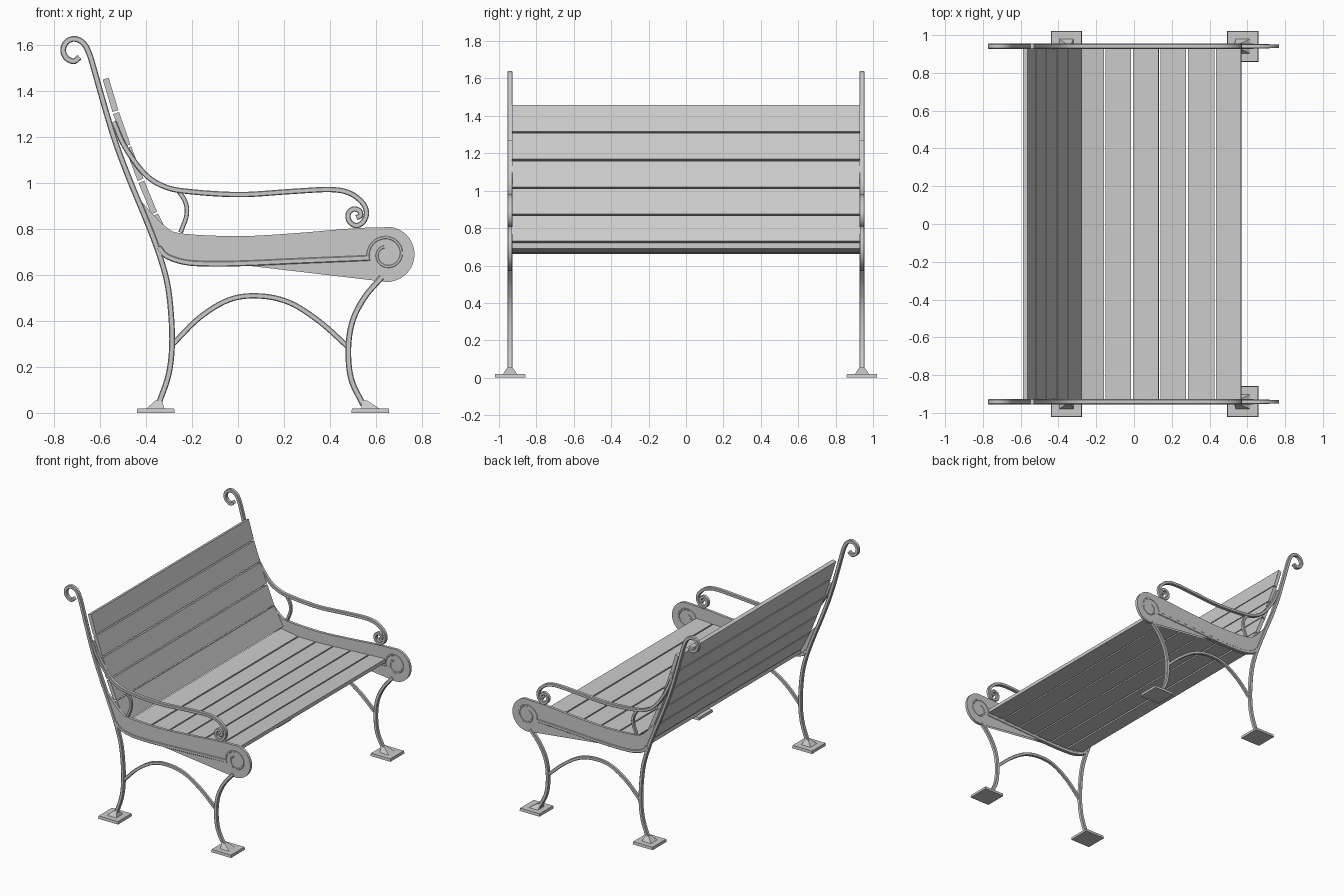
import bpy, bmesh, math
from mathutils import Vector

cube = bpy.data.objects.get("Cube")
if cube:
    bpy.data.objects.remove(cube, do_unlink=True)

grey = bpy.data.materials.new("light grey")
grey.use_nodes = True
COLOUR = (0.6, 0.6, 0.6, 1)
grey.diffuse_color = COLOUR
grey.node_tree.nodes["Principled BSDF"].inputs["Base Color"].default_value = COLOUR

SIDE = 0.941  # distance of each end frame from the middle


def finish(name, bm):
    bmesh.ops.recalc_face_normals(bm, faces=bm.faces)
    mesh = bpy.data.meshes.new(name)
    bm.to_mesh(mesh)
    bm.free()
    obj = bpy.data.objects.new(name, mesh)
    bpy.context.collection.objects.link(obj)
    mesh.materials.append(grey)
    bpy.ops.object.select_all(action='DESELECT')
    obj.select_set(True)
    bpy.context.view_layer.objects.active = obj
    bpy.ops.object.shade_smooth_by_angle(angle=math.radians(32))
    return obj


def smooth_path(points, steps=6):
    """Catmull-Rom curve through the points."""
    p = [Vector(q) for q in points]
    p = [2 * p[0] - p[1]] + p + [2 * p[-1] - p[-2]]
    out = []
    for a, b, c, d in zip(p, p[1:], p[2:], p[3:]):
        for i in range(steps):
            t = i / steps
            out.append(0.5 * (2 * b + (c - a) * t + (2 * a - 5 * b + 4 * c - d) * t * t
                              + (3 * b - a - 3 * c + d) * t ** 3))
    return out + [p[-2]]


def bar(name, points, y, width=0.023, depth=0.027, steps=6):
    """Flat iron bar with chamfered edges, bent along an x-z path."""
    path = smooth_path(points, steps)
    w, d = width / 2, depth / 2
    c = min(w, d) * 0.3
    section = [(w, d - c), (w - c, d), (c - w, d), (-w, d - c),
               (-w, c - d), (c - w, -d), (w - c, -d), (w, c - d)]
    bm = bmesh.new()
    rings = []
    for i, q in enumerate(path):
        t = (path[min(i + 1, len(path) - 1)] - path[max(i - 1, 0)]).normalized()
        n = Vector((-t.y, t.x))
        rings.append([bm.verts.new((q.x + n.x * s, y + v, q.y + n.y * s)) for s, v in section])
    for r, s in zip(rings, rings[1:]):
        for i in range(8):
            j = (i + 1) % 8
            bm.faces.new((r[i], r[j], s[j], s[i]))
    bm.faces.new(rings[0])
    bm.faces.new(rings[-1])
    return finish(name, bm)


def prism(name, outline, y0, y1):
    """Outline in x-z, extruded along y."""
    bm = bmesh.new()
    face = bm.faces.new([bm.verts.new((p[0], y0, p[1])) for p in outline])
    ext = bmesh.ops.extrude_face_region(bm, geom=[face])
    bmesh.ops.translate(bm, vec=(0, y1 - y0, 0),
                        verts=[v for v in ext["geom"] if isinstance(v, bmesh.types.BMVert)])
    return finish(name, bm)


def block(name, centre, z0, z1, bottom, top, top_shift=0.0):
    """Square block, tapered from the bottom size to the top size."""
    bm = bmesh.new()
    bmesh.ops.create_cube(bm, size=1)
    for v in bm.verts:
        high = v.co.z > 0
        s = top if high else bottom
        v.co = (centre[0] + v.co.x * s + (top_shift if high else 0),
                centre[1] + v.co.y * s, z1 if high else z0)
    return finish(name, bm)


# Paths of the end frame, as (x, z)
post = [(-.69, 1.548), (-.715, 1.53), (-.748, 1.546), (-.761, 1.58), (-.746, 1.614),
        (-.711, 1.628), (-.672, 1.608), (-.646, 1.559), (-.62, 1.472), (-.593, 1.376),
        (-.537, 1.189), (-.472, 1.015), (-.40, .841), (-.35, .711), (-.311, .58),
        (-.293, .45), (-.287, .298), (-.302, .167), (-.345, .04)]
arm = [(-.541, 1.267), (-.493, 1.159), (-.407, 1.041), (-.32, .985), (-.211, .963),
       (.007, .95), (.224, .963), (.398, .972), (.485, .957), (.541, .915), (.559, .872),
       (.546, .833), (.515, .815), (.485, .833), (.48, .867), (.502, .887), (.528, .88),
       (.533, .859), (.515, .85)]
arm_brace = [(-.259, .967), (-.228, .915), (-.224, .859), (-.25, .785)]
front_leg = [(.625, .59), (.55, .502), (.498, .398), (.48, .276), (.493, .146), (.545, .035)]
arch = [(-.28, .303), (-.167, .415), (-.037, .493), (.093, .509), (.224, .48),
        (.354, .398), (.478, .288)]
rim = [(-.345, .72), (-.31, .682), (-.233, .656), (-.14, .649), (.007, .65), (.26, .661),
       (.57, .674)]
plate_top = [(-.43, .93), (-.37, .865), (-.31, .807), (-.24, .78), (.007, .769),
             (.26, .783), (.5, .803), (.64, .808)]

# Side plate outline: upper edge, round front disc, lower edge
DISC = (.648, .69)
disc_arc = [(DISC[0] + .12 * math.cos(a), DISC[1] + .12 * math.sin(a))
            for a in (math.radians(84 - 8 * i) for i in range(34))]
plate = [tuple(p) for p in smooth_path(plate_top, 4)] + disc_arc
plate += [tuple(p) for p in reversed(smooth_path(rim, 4))]

scroll = []
for i in range(19):
    a, r = math.radians(200 - 25 * i), .085 - .0028 * i
    scroll.append((DISC[0] + r * math.cos(a), DISC[1] + r * math.sin(a)))

for side, sign in (("right", -1), ("left", 1)):
    y = SIDE * sign
    bar(side + "_back_post", post, y, .025)
    bar(side + "_armrest", arm, y)
    bar(side + "_armrest_brace", arm_brace, y, .02, .022)
    bar(side + "_front_leg", front_leg, y, .025)
    bar(side + "_leg_arch", arch, y, .023, .022)
    bar(side + "_seat_rim", rim, y, .024, .028)
    prism(side + "_side_plate", plate, y - .01, y + .01)
    bar(side + "_scroll_relief", scroll, y, .012, .025, 3)
    # Feet
    for part, x, shift in (("back", -.358, .012), ("front", .576, -.03)):
        block(f"{side}_{part}_foot", (x, sign * .94), 0, .02, .165, .16)
        block(f"{side}_{part}_ankle", (x, sign * SIDE), .02, .055, .075, .027, shift)


# Slats follow the upper surface of the seat and back
def slats(name, points, thickness=.027, gap=.005):
    pts = [Vector(p) for p in points]
    for i, (a, b) in enumerate(zip(pts, pts[1:])):
        t = (b - a).normalized()
        n = Vector((t.y, -t.x)) * thickness
        a, b = a + t * gap, b - t * gap
        prism(f"{name}_{i + 1}", [a, b, b + n, a + n], -.93, .93)


slats("back_slat", [(-.30, .715), (-.375, .86), (-.435, 1.005), (-.492, 1.155),
                    (-.545, 1.305), (-.59, 1.455)][::-1], -.027)
bpy.context.view_layer.update()
slats("seat_slat", [(-.30, .715), (-.155, .69), (-.01, .689), (.135, .695),
                    (.28, .702), (.43, .71), (.572, .717)])
